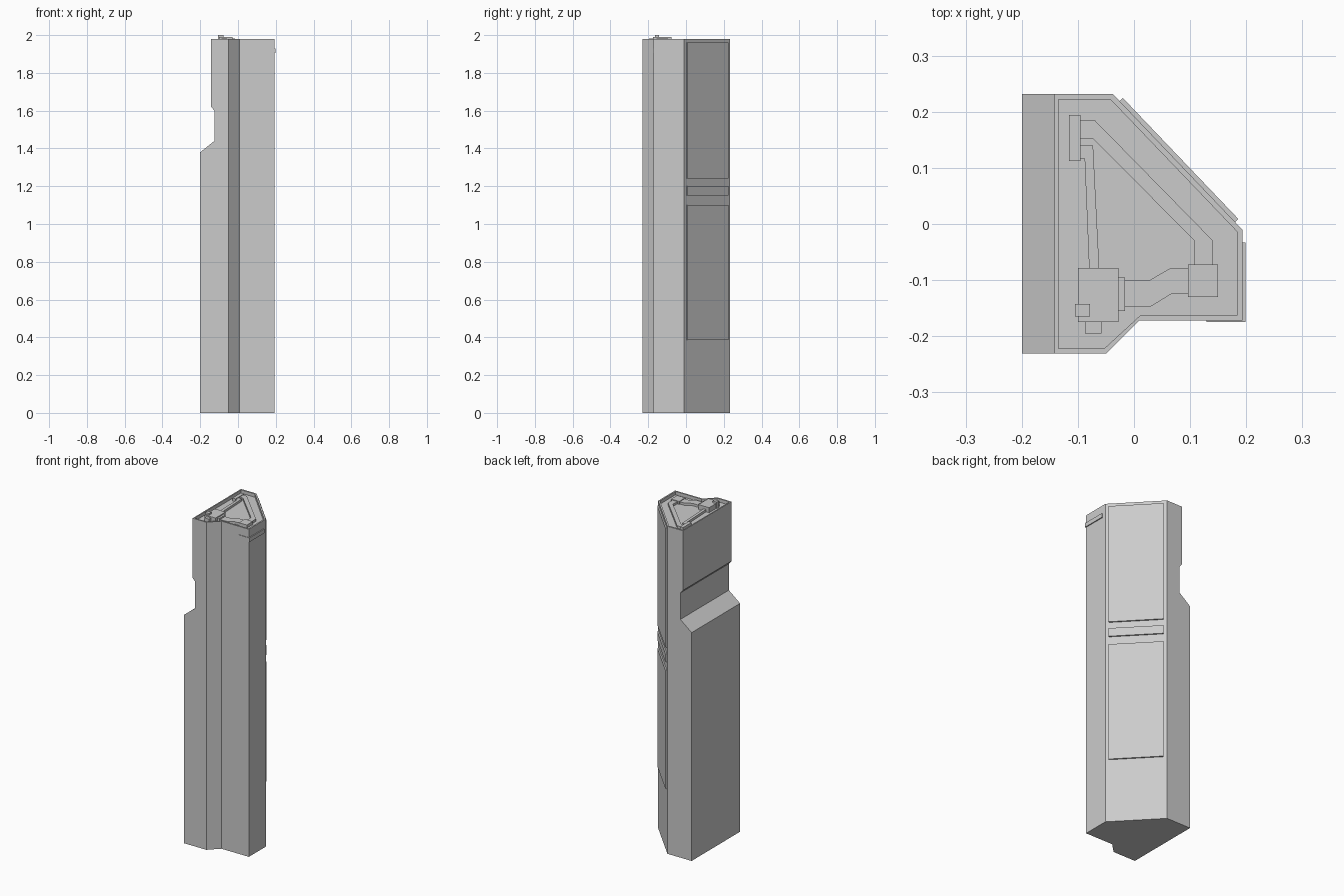
import bpy, bmesh
from mathutils import Vector

if "Cube" in bpy.data.objects:
    bpy.data.objects.remove(bpy.data.objects["Cube"])


def finish(name, bm):
    bmesh.ops.recalc_face_normals(bm, faces=bm.faces)
    mesh = bpy.data.meshes.new(name)
    bm.to_mesh(mesh)
    bm.free()
    obj = bpy.data.objects.new(name, mesh)
    bpy.context.collection.objects.link(obj)
    return obj


def loft(name, rings):
    """Skin a stack of equal-length point rings and cap both ends."""
    bm = bmesh.new()
    loops = [[bm.verts.new(p) for p in ring] for ring in rings]
    n = len(loops[0])
    for a, b in zip(loops, loops[1:]):
        for i in range(n):
            j = (i + 1) % n
            bm.faces.new((a[i], a[j], b[j], b[i]))
    bm.faces.new(loops[0][::-1])
    bm.faces.new(loops[-1])
    return finish(name, bm)


def prism(name, pts, z0, z1):
    return loft(name, [[(x, y, z) for x, y in pts] for z in (z0, z1)])


def box(name, x0, x1, y0, y1, z0, z1):
    return prism(name, [(x0, y0), (x1, y0), (x1, y1), (x0, y1)], z0, z1)


# Cabinet body: fixed plan, with the left wall stepping in as it rises
TOP, FLOOR = 1.98, 1.96
plan = [(-0.05, -0.231), (0.009, -0.172), (0.193, -0.172), (0.193, -0.01), (-0.038, 0.232)]
steps = [(-0.2, 0), (-0.2, 1.38), (-0.125, 1.44), (-0.125, 1.60), (-0.142, 1.62), (-0.142, TOP)]
rings = [[(x, -0.231, z)] + [(px, py, z) for px, py in plan] + [(x, 0.232, z)] for x, z in steps]

# Recessed top tray inside a thin rim
tray = [(-0.135, -0.222), (-0.053, -0.222), (0.011, -0.163), (0.184, -0.163),
        (0.184, -0.014), (-0.042, 0.222), (-0.135, 0.222)]
rings += [[(x, y, z) for x, y in tray] for z in (TOP, FLOOR)]
loft("cabinet_body", rings)

# Raised panels on the slanted face
a, b = Vector((-0.038, 0.232)), Vector((0.193, -0.01))
d = (b - a).normalized()
out = Vector((-d.y, d.x))
for name, z0, z1 in (("lower_panel", 0.385, 1.10), ("middle_panel", 1.15, 1.20), ("upper_panel", 1.24, 1.96)):
    p, q = a + d * 0.018, a + d * 0.316
    prism(name, [p - out * 0.004, q - out * 0.004, q + out * 0.008, p + out * 0.008], z0, z1)

# Corner strip wrapping the front right edge
prism("corner_strip", [(0.129, -0.175), (0.199, -0.175), (0.199, -0.033),
                       (0.192, -0.033), (0.192, -0.171), (0.129, -0.171)], 1.905, 1.93)

# Blocks in the top tray
for name, *dims in (("back_block", -0.116, -0.095, 0.112, 0.194, 1.978),
                    ("main_block", -0.1, -0.028, -0.175, -0.078, 1.99),
                    ("front_block", -0.087, -0.058, -0.195, -0.175, 1.983),
                    ("top_knob", -0.105, -0.078, -0.165, -0.143, 2.0),
                    ("coupling", -0.028, -0.016, -0.155, -0.095, 1.983),
                    ("side_block", 0.096, 0.15, -0.13, -0.072, 1.978)):
    box(name, *dims[:4], FLOOR - 0.002, dims[4])

# Ducts linking the blocks
ducts = {
    "slanted_duct": [(-0.095, 0.152), (-0.073, 0.152), (0.108, -0.03), (0.108, -0.072),
                     (0.141, -0.072), (0.141, -0.03), (-0.07, 0.185), (-0.095, 0.185)],
    "straight_duct": [(-0.095, 0.117), (-0.088, 0.117), (-0.08, -0.078), (-0.062, -0.078),
                      (-0.073, 0.14), (-0.095, 0.14)],
    "tapered_duct": [(-0.016, -0.148), (0.03, -0.147), (0.066, -0.125), (0.096, -0.125),
                     (0.096, -0.078), (0.066, -0.078), (0.028, -0.1), (-0.016, -0.1)],
}
for name, pts in ducts.items():
    prism(name, pts, FLOOR - 0.002, 1.974)
